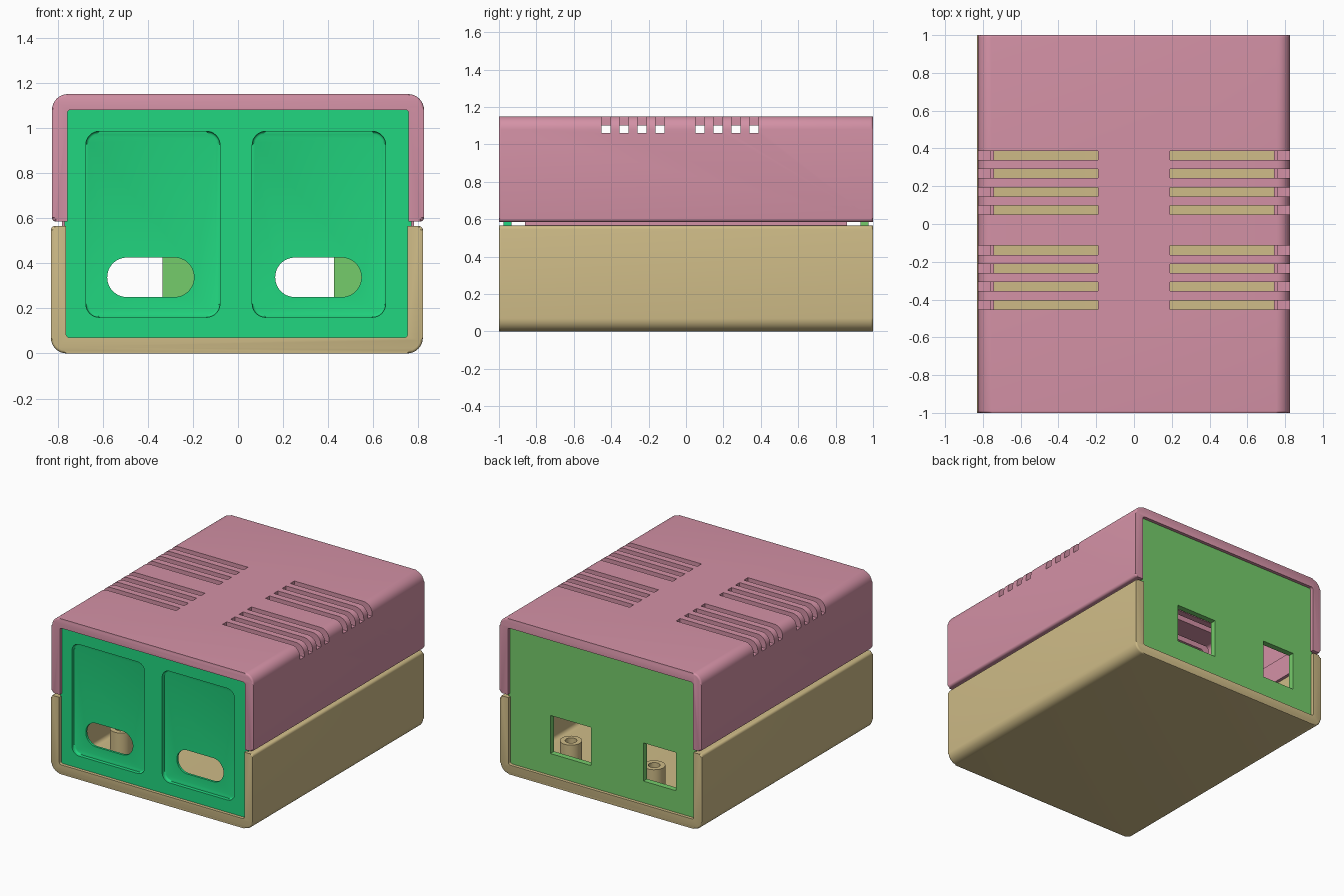
import bpy, bmesh, math

if "Cube" in bpy.data.objects:
    bpy.data.objects.remove(bpy.data.objects["Cube"])

def material(name, rgb):
    m = bpy.data.materials.new(name)
    lin = [((c + 0.055) / 1.055) ** 2.4 if c > 0.04 else c / 12.92 for c in rgb]
    m.diffuse_color = (*lin, 1)
    m.use_nodes = True
    m.node_tree.nodes["Principled BSDF"].inputs["Base Color"].default_value = m.diffuse_color
    return m

PINK = material("dusty pink", (0.83, 0.57, 0.65))
TAN = material("tan", (0.81, 0.735, 0.53))
EMERALD = material("emerald green", (0.13, 0.84, 0.50))
LEAF = material("leaf green", (0.46, 0.80, 0.42))

def link(name, bm, mat):
    bmesh.ops.recalc_face_normals(bm, faces=bm.faces)
    me = bpy.data.meshes.new(name)
    bm.to_mesh(me)
    bm.free()
    ob = bpy.data.objects.new(name, me)
    bpy.context.collection.objects.link(ob)
    if mat:
        me.materials.append(mat)
    return ob

def smooth(ob):
    ob.data.shade_smooth()
    ob.data.set_sharp_from_angle(angle=math.radians(35))

def rounded(x0, x1, z0, z1, r_low=0, r_high=0, n=8):
    """Rectangle outline with separate radii for lower and upper corners."""
    pts = []
    for x, z, sx, sz, r, a in ((x0, z0, 1, 1, r_low, 180), (x1, z0, -1, 1, r_low, 270),
                               (x1, z1, -1, -1, r_high, 0), (x0, z1, 1, -1, r_high, 90)):
        if r == 0:
            pts.append((x, z))
            continue
        for i in range(n + 1):
            t = math.radians(a + 90 * i / n)
            pts.append((x + sx * r + r * math.cos(t), z + sz * r + r * math.sin(t)))
    return pts

def prism(name, pts, y0, y1, mat=None, bevel=0):
    """Extrude an x-z outline along y, optionally rounding the end edges."""
    bm = bmesh.new()
    a = [bm.verts.new((x, y0, z)) for x, z in pts]
    b = [bm.verts.new((x, y1, z)) for x, z in pts]
    ends = [bm.faces.new(a), bm.faces.new(b[::-1])]
    for i in range(len(pts)):
        j = (i + 1) % len(pts)
        bm.faces.new((a[i], b[i], b[j], a[j]))
    if bevel:
        edges = list({e for f in ends for e in f.edges})
        bmesh.ops.bevel(bm, geom=edges, offset=bevel, segments=3, profile=0.5, affect='EDGES')
    return link(name, bm, mat)

def box(name, x0, x1, y0, y1, z0, z1, mat=None):
    return prism(name, rounded(x0, x1, z0, z1), y0, y1, mat)

def cut(ob, cutters):
    for c in cutters:
        mod = ob.modifiers.new("cut", 'BOOLEAN')
        mod.operation, mod.solver, mod.object = 'DIFFERENCE', 'EXACT', c
    dg = bpy.context.evaluated_depsgraph_get()
    dg.update()
    me = bpy.data.meshes.new_from_object(ob.evaluated_get(dg))
    ob.modifiers.clear()
    ob.data = me
    for c in cutters:
        bpy.data.objects.remove(c)
    smooth(ob)

H = 1.15

def shell(name, mat, dx, top):
    """Half of the case; the top half is the bottom one turned over."""
    def outline(*args):
        pts = rounded(*args)
        return [(x + dx, H - z if top else z) for x, z in pts]
    ob = prism(name, outline(-0.825, 0.825, 0, 0.565, 0.07, 0.018), -1, 1, mat, 0.012)
    cutters = [prism("inside_cutter", outline(-0.76, 0.76, 0.05, 0.8, 0.03), -0.976, 0.976),
               prism("opening_cutter", outline(-0.757, 0.757, 0.07, 0.8, 0.015), -1.2, 1.2)]
    if top:  # vent slots, wrapping over both top edges
        for s in (-1, 1):
            for start in (0.363, -0.139):
                for i in range(4):
                    y = start - 0.0963 * i
                    x0, x1 = sorted((s * 0.19, s * 0.9))
                    cutters.append(box("slot_cutter", x0, x1, y - 0.024, y + 0.024, 1.06, 1.3))
    cut(ob, cutters)
    # ribs that hold the end panels
    for s, end in ((-1, "front"), (1, "back")):
        rib = prism(name + "_rib_" + end, outline(-0.77, 0.77, 0.04, 0.55),
                    *sorted((s * 0.933, s * 0.905)), mat)
        cut(rib, [prism("rib_cutter", outline(-0.73, 0.73, 0.09, 0.8), -1.2, 1.2)])
    return ob

shell("bottom_shell", TAN, -0.005, False)
shell("top_shell", PINK, 0, True)

# joining lips hanging from the top shell walls
for s, side in ((-1, "left"), (1, "right")):
    x0, x1 = sorted((s * 0.742, s * 0.78))
    box("lip_" + side, x0, x1, -0.86, 0.86, 0.5, 0.66, PINK)

# front panel with two recesses and two oval openings
front = box("front_panel", -0.77, 0.77, -0.976, -0.933, 0.045, 1.105, EMERALD)
cuts = []
for rx0, rx1, ox0, ox1 in ((-0.675, -0.08, -0.58, -0.195), (0.063, 0.655, 0.165, 0.547)):
    cuts.append(prism("recess_cutter", rounded(rx0, rx1, 0.16, 0.985, 0.06, 0.06),
                      -1.1, -0.95, None, 0.012))
    cuts.append(prism("oval_cutter", rounded(ox0, ox1, 0.25, 0.425, 0.087, 0.087, 12), -1.2, -0.8))
cut(front, cuts)

# back panel with two rectangular openings
back = box("back_panel", -0.77, 0.77, 0.933, 0.976, 0.045, 1.105, LEAF)
cut(back, [box("window_cutter", x0, x1, 0.8, 1.2, 0.23, 0.512)
           for x0, x1 in ((-0.60, -0.335), (0.095, 0.425))])

# hollow mounting posts on the floor
profile = [(0.075, 0.04), (0.075, 0.215), (0.04, 0.215), (0.04, 0.08), (0, 0.08)]
for k, (px, py) in enumerate(((0.45, 0.7), (-0.23, 0.7), (-0.57, -0.55))):
    bm = bmesh.new()
    vs = [bm.verts.new((r, 0, z)) for r, z in profile]
    es = [bm.edges.new(p) for p in zip(vs, vs[1:])]
    bmesh.ops.spin(bm, geom=vs + es, axis=(0, 0, 1), cent=(0, 0, 0), angle=math.tau, steps=24)
    bmesh.ops.remove_doubles(bm, verts=bm.verts, dist=0.0001)
    bmesh.ops.translate(bm, verts=bm.verts, vec=(px, py, 0))
    smooth(link("post_%d" % (k + 1), bm, TAN))
